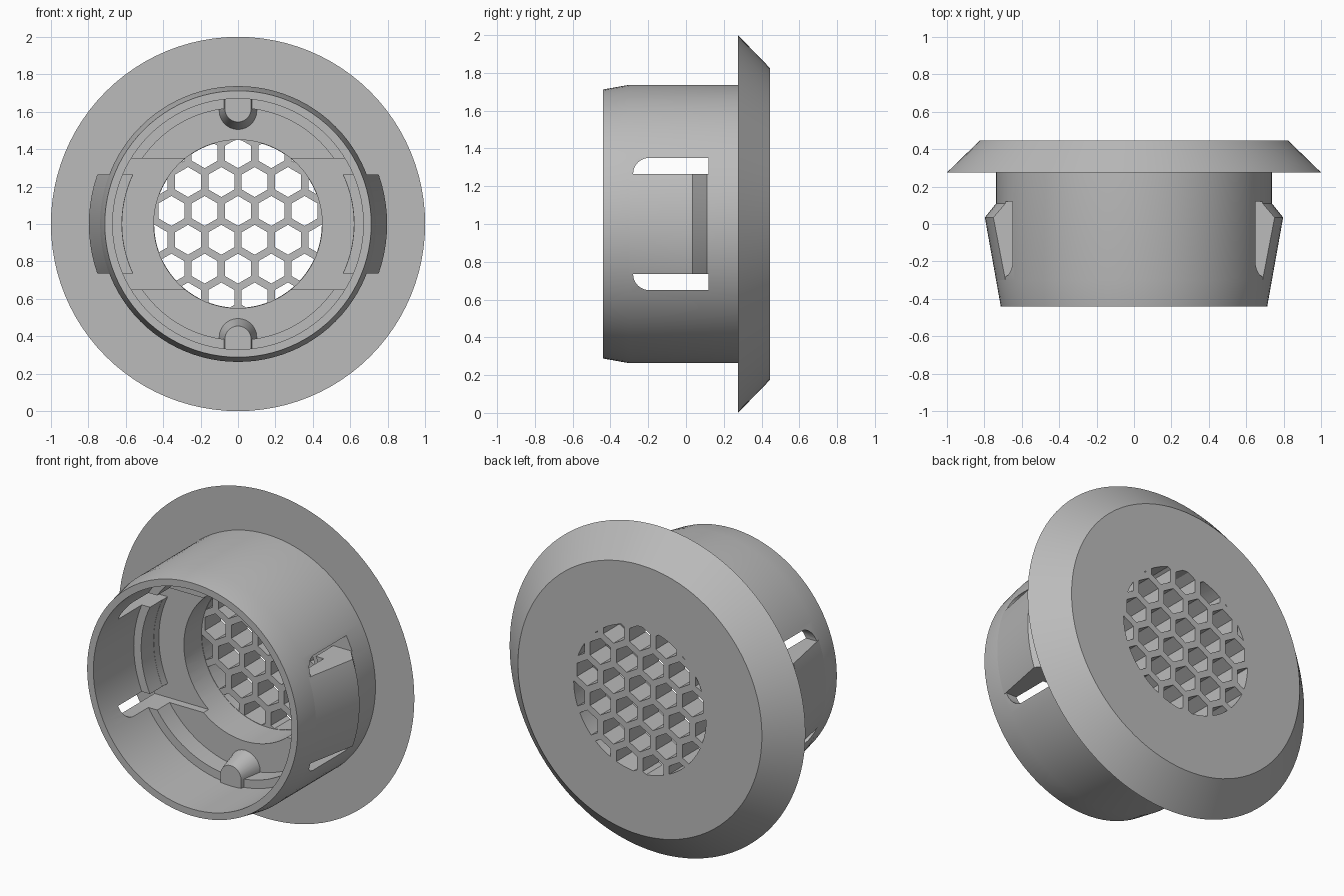
import bpy, bmesh, math
from mathutils import Vector

if "Cube" in bpy.data.objects:
    bpy.data.objects.remove(bpy.data.objects["Cube"], do_unlink=True)

CENTRE = 1.0      # height of the horizontal axis
SIDES = 96

grey = bpy.data.materials.new("matte_grey")
grey.use_nodes = True
grey.diffuse_color = (0.5, 0.5, 0.5, 1)
grey.node_tree.nodes["Principled BSDF"].inputs["Base Color"].default_value = (0.5, 0.5, 0.5, 1)


def finish(name, bm):
    bmesh.ops.remove_doubles(bm, verts=bm.verts, dist=1e-5)
    bmesh.ops.recalc_face_normals(bm, faces=bm.faces)
    mesh = bpy.data.meshes.new(name)
    bm.to_mesh(mesh)
    bm.free()
    mesh.materials.append(grey)
    obj = bpy.data.objects.new(name, mesh)
    bpy.context.collection.objects.link(obj)
    return obj


def lathe(name, profile, closed=False):
    """Turn (radius, y) points about the horizontal axis."""
    bm = bmesh.new()
    rings = []
    for i in range(SIDES):
        a = math.tau * i / SIDES
        rings.append([bm.verts.new((r * math.cos(a), y, CENTRE + r * math.sin(a)))
                      for r, y in profile])
    count = len(profile)
    for i in range(SIDES):
        one, two = rings[i], rings[(i + 1) % SIDES]
        for j in range(count if closed else count - 1):
            k = (j + 1) % count
            corners = [one[j], one[k], two[k], two[j]]
            if profile[j][0] == 0:
                corners = [one[j], one[k], two[k]]
            elif profile[k][0] == 0:
                corners = [one[j], one[k], two[j]]
            bm.faces.new(corners)
    return finish(name, bm)


def loft(bm, first, second):
    """Solid between two matching outlines."""
    a = [bm.verts.new(p) for p in first]
    b = [bm.verts.new(p) for p in second]
    bm.faces.new(a)
    bm.faces.new(b[::-1])
    for i in range(len(a)):
        j = (i + 1) % len(a)
        bm.faces.new((a[i], b[i], b[j], a[j]))


def box(name, low, high):
    bm = bmesh.new()
    outline = [(low[0], low[2]), (high[0], low[2]), (high[0], high[2]), (low[0], high[2])]
    loft(bm, [(x, low[1], z) for x, z in outline], [(x, high[1], z) for x, z in outline])
    return finish(name, bm)


def combine(target, tool, operation):
    mod = target.modifiers.new(operation.lower(), 'BOOLEAN')
    mod.operation = operation
    mod.solver = 'EXACT'
    mod.object = tool
    bpy.context.view_layer.objects.active = target
    bpy.ops.object.modifier_apply(modifier=mod.name)
    bpy.data.objects.remove(tool, do_unlink=True)


def smooth(obj):
    bpy.ops.object.select_all(action='DESELECT')
    obj.select_set(True)
    bpy.context.view_layer.objects.active = obj
    bpy.ops.object.shade_smooth_by_angle(angle=math.radians(25))


# Barrel with inner ledge, floor, bevelled flange and grille plate
body = lathe("vent_body", [
    (0, 0.29), (0.45, 0.29), (0.45, 0.07), (0.62, 0.07), (0.62, -0.05), (0.67, -0.05),
    (0.67, -0.44), (0.712, -0.44), (0.737, -0.3), (0.737, 0.275), (1, 0.275),
    (0.825, 0.445), (0, 0.445)])

# Honeycomb openings, trimmed to the round window
PITCH, HEX = 0.178, 0.08
bm = bmesh.new()
for row in range(-3, 3):
    z = 0.07 + row * PITCH * 0.866
    for col in range(-3, 4):
        x = (col + 0.5 * (row % 2)) * PITCH
        if math.hypot(x, z) < 0.52:
            outline = [(x + HEX * math.sin(k * math.pi / 3),
                        CENTRE + z + HEX * math.cos(k * math.pi / 3)) for k in range(6)]
            loft(bm, [(px, 0.25, pz) for px, pz in outline],
                 [(px, 0.5, pz) for px, pz in outline])
holes = finish("grille_cutter", bm)
window = lathe("window_trim", [(0, 0.2), (0.448, 0.2), (0.448, 0.6), (0, 0.6)])
combine(holes, window, 'INTERSECT')
combine(body, holes, 'DIFFERENCE')

# Slots either side of the clips, rounded at the outer front corner
bm = bmesh.new()
for s in (-1, 1):
    outline = [(0.12, 0.265), (0.12, 0.35)]
    for k in range(9):
        a = math.pi / 2 * (1 + k / 8)
        outline.append((-0.195 + 0.085 * math.cos(a), 0.265 + 0.085 * math.sin(a)))
    loft(bm, [(-0.9, y, CENTRE + s * z) for y, z in outline],
         [(0.9, y, CENTRE + s * z) for y, z in outline])
combine(body, finish("slot_cutter", bm), 'DIFFERENCE')

# Lowered middle band of the floor
recess = lathe("recess_cutter", [(0, -0.1), (0.619, -0.1), (0.619, 0.12), (0, 0.12)])
combine(recess, box("recess_trim", (-1, -0.3, CENTRE - 0.3), (1, 0.3, CENTRE + 0.3)), 'INTERSECT')
combine(body, recess, 'DIFFERENCE')
smooth(body)

# Barbed snap clips on both sides
clips = lathe("snap_clips", [(0.7, -0.3), (0.737, -0.3), (0.797, 0.035),
                             (0.737, 0.11), (0.7, 0.11)], closed=True)
combine(clips, box("clip_trim", (-1, -0.5, CENTRE - 0.265), (1, 0.5, CENTRE + 0.265)), 'INTERSECT')
smooth(clips)


# Tapered rounded lugs inside the barrel, top and bottom
def lug_outline(half, middle, y, side):
    points = [(-half, 0.672)]
    points += [(half * math.cos(a), middle + half * math.sin(a))
               for a in [math.pi * (1 + k / 14) for k in range(15)]]
    points.append((half, 0.672))
    return [Vector((x, y, CENTRE + side * z)) for x, z in points]


for label, side in (("upper", 1), ("lower", -1)):
    bm = bmesh.new()
    loft(bm, lug_outline(0.103, 0.605, 0.08, side), lug_outline(0.07, 0.615, -0.07, side))
    smooth(finish(label + "_lug", bm))
